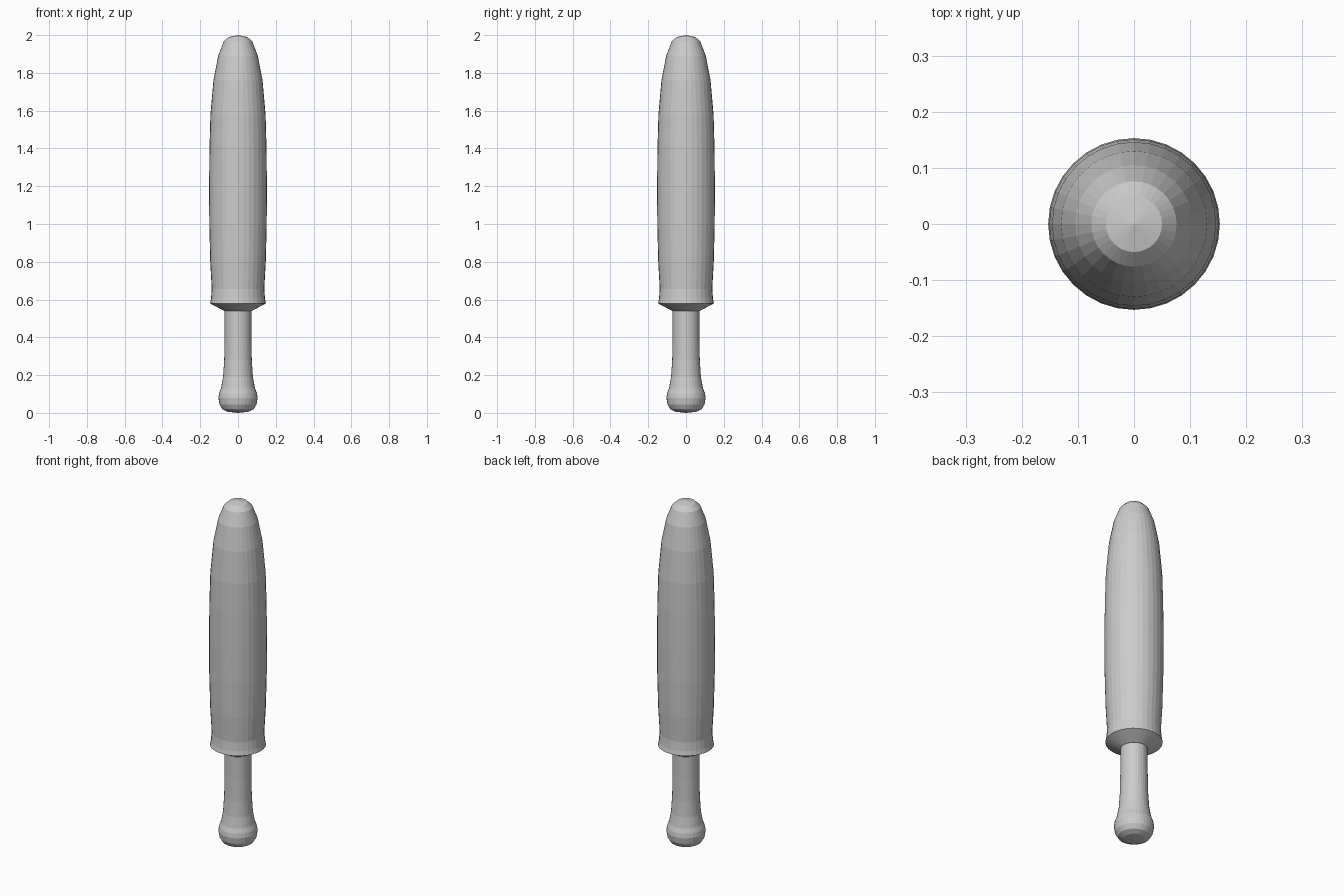
import bpy
import bmesh
from math import radians
from mathutils import Matrix, Vector

cube = bpy.data.objects.get("Cube")
if cube:
    bpy.data.objects.remove(cube, do_unlink=True)

SEGMENTS = 32

grey = bpy.data.materials.new("light_grey")
grey.use_nodes = True
grey.diffuse_color = (0.6, 0.6, 0.6, 1)
grey.node_tree.nodes["Principled BSDF"].inputs["Base Color"].default_value = (0.6, 0.6, 0.6, 1)


def lathe(name, profile):
    """Spin a (radius, height) profile around the z axis."""
    bm = bmesh.new()
    verts = [bm.verts.new((r, 0, z)) for r, z in profile]
    edges = [bm.edges.new(pair) for pair in zip(verts, verts[1:])]
    bmesh.ops.spin(bm, geom=verts + edges, cent=(0, 0, 0), axis=(0, 0, 1),
                   angle=radians(360), steps=SEGMENTS, use_merge=True)
    bmesh.ops.remove_doubles(bm, verts=bm.verts, dist=0.0001)
    bmesh.ops.recalc_face_normals(bm, faces=bm.faces)
    mesh = bpy.data.meshes.new(name)
    bm.to_mesh(mesh)
    bm.free()
    mesh.materials.append(grey)
    obj = bpy.data.objects.new(name, mesh)
    bpy.context.collection.objects.link(obj)
    return obj


# Grip with its rounded end knob
lathe("handle", [
    (0, 0), (0.055, 0.006), (0.083, 0.02), (0.098, 0.045), (0.104, 0.08),
    (0.1, 0.105), (0.09, 0.13), (0.079, 0.19), (0.073, 0.28),
    (0.071, 0.4), (0.071, 0.56),
])

# Long tapering body with a flared collar and a rounded tip
lathe("body", [
    (0, 0.54), (0.074, 0.54), (0.148, 0.58), (0.143, 0.605), (0.139, 0.655),
    (0.147, 0.8), (0.152, 1.0), (0.153, 1.2), (0.151, 1.4), (0.146, 1.58),
    (0.13, 1.76), (0.105, 1.89), (0.076, 1.965), (0.05, 1.99), (0, 2.0),
])
